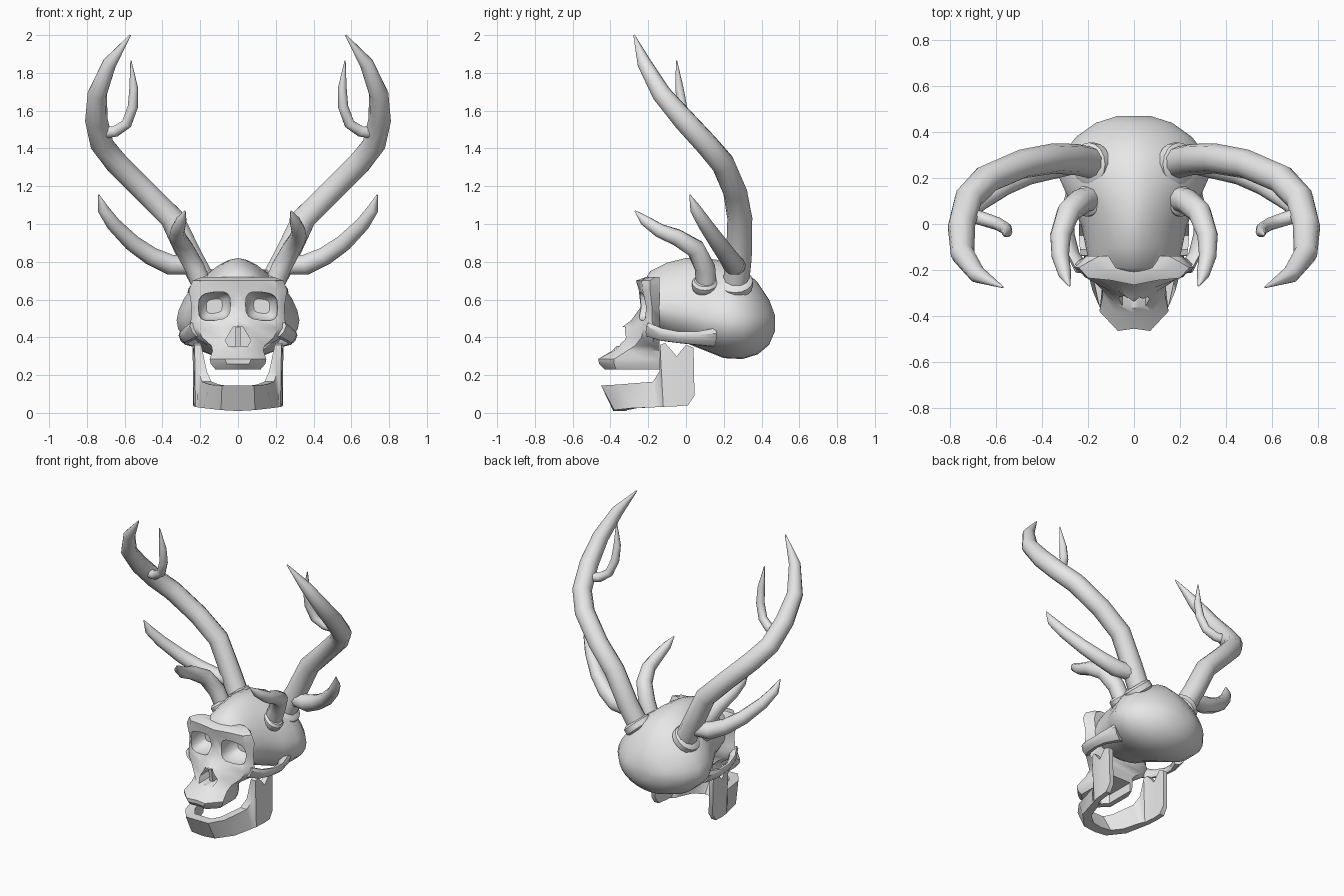
import bpy, bmesh, math
from mathutils import Vector

if "Cube" in bpy.data.objects:
    bpy.data.objects.remove(bpy.data.objects["Cube"], do_unlink=True)

bone = bpy.data.materials.new("bone_grey")
bone.use_nodes = True
bone.diffuse_color = (0.8, 0.8, 0.8, 1)
bone.node_tree.nodes["Principled BSDF"].inputs["Base Color"].default_value = (0.8, 0.8, 0.8, 1)


def loft(name, rings, start_cap=True, mirror=False):
    """Skin equal rings of points into one surface."""
    bm = bmesh.new()
    rows = [[bm.verts.new(p) for p in ring] for ring in rings]
    n = len(rows[0])
    for a, b in zip(rows, rows[1:]):
        for i in range(n):
            j = (i + 1) % n
            bm.faces.new((a[i], a[j], b[j], b[i]))
    if start_cap:
        bm.faces.new(rows[0][::-1])
    bm.faces.new(rows[-1])
    bmesh.ops.recalc_face_normals(bm, faces=bm.faces)
    if bm.calc_volume(signed=True) < 0 and start_cap:
        bmesh.ops.reverse_faces(bm, faces=bm.faces)
    mesh = bpy.data.meshes.new(name)
    bm.to_mesh(mesh)
    bm.free()
    mesh.materials.append(bone)
    obj = bpy.data.objects.new(name, mesh)
    bpy.context.collection.objects.link(obj)
    if mirror:
        obj.modifiers.new("Mirror", "MIRROR").use_clip = True
        apply_modifiers(obj)
    return obj


def activate(obj):
    bpy.ops.object.select_all(action="DESELECT")
    obj.select_set(True)
    bpy.context.view_layer.objects.active = obj


def apply_modifiers(obj):
    activate(obj)
    for m in list(obj.modifiers):
        bpy.ops.object.modifier_apply(modifier=m.name)


def combine(obj, other, operation):
    m = obj.modifiers.new("Boolean", "BOOLEAN")
    m.operation, m.solver, m.object = operation, "EXACT", other
    apply_modifiers(obj)
    bpy.data.objects.remove(other, do_unlink=True)


def tube(name, points, sides=10, flat=1.0):
    """Sweep a round section along (x, y, z, radius) points, mirrored in x."""
    path = [Vector(p[:3]) for p in points]
    u, rings = Vector((0, 1, 0)), []
    for i, p in enumerate(path):
        t = (path[min(i + 1, len(path) - 1)] - path[max(i - 1, 0)]).normalized()
        u = (u - t * u.dot(t)).normalized()
        v = t.cross(u)
        r = points[i][3]
        turn = [math.tau * k / sides for k in range(sides)]
        rings.append([p + r * (math.cos(a) * u * flat + math.sin(a) * v) for a in turn])
    return loft(name, rings, mirror=True)


def power(c, n):
    return math.copysign(abs(c) ** (2 / n), c)


# Cranium: egg-like sections (y, bottom, widest height, top, half width)
cranium_sections = [
    (-0.22, 0.52, 0.57, 0.70, 0.15), (-0.19, 0.46, 0.56, 0.75, 0.19),
    (-0.10, 0.40, 0.55, 0.795, 0.21), (0, 0.37, 0.53, 0.82, 0.23),
    (0.1, 0.33, 0.50, 0.82, 0.28), (0.2, 0.29, 0.49, 0.805, 0.325),
    (0.3, 0.285, 0.48, 0.765, 0.315), (0.38, 0.31, 0.48, 0.69, 0.25),
    (0.44, 0.36, 0.48, 0.6, 0.165), (0.47, 0.43, 0.48, 0.52, 0.07)]


def cranium_ring(y, low, mid, top, half):
    ring = []
    for k in range(28):
        a = math.tau * k / 28
        c, s = math.cos(a), math.sin(a)
        n, height = (1.65, top - mid) if s > 0 else (2, mid - low)
        ring.append((half * power(c, n), y, mid + height * power(s, n)))
    return ring


skull = loft("skull", [cranium_ring(*s) for s in cranium_sections])

# Face: level rows (z, nose y, inner x, inner y, outer x, outer y, side x, side y)
face_rows = [
    (0.72, -0.21, 0.09, -0.205, 0.16, -0.19, 0.19, -0.16),
    (0.70, -0.265, 0.1, -0.245, 0.2, -0.235, 0.24, -0.19),
    (0.65, -0.25, 0.1, -0.24, 0.21, -0.23, 0.26, -0.19),
    (0.56, -0.24, 0.07, -0.235, 0.215, -0.21, 0.245, -0.18),
    (0.49, -0.29, 0.07, -0.25, 0.215, -0.215, 0.25, -0.18),
    (0.45, -0.345, 0.08, -0.28, 0.215, -0.23, 0.26, -0.17),
    (0.40, -0.35, 0.09, -0.30, 0.19, -0.235, 0.23, -0.17),
    (0.355, -0.365, 0.08, -0.345, 0.14, -0.27, 0.16, -0.18),
    (0.33, -0.39, 0.08, -0.38, 0.135, -0.31, 0.13, -0.19),
    (0.285, -0.455, 0.07, -0.465, 0.15, -0.38, 0.13, -0.2),
    (0.26, -0.455, 0.06, -0.46, 0.145, -0.38, 0.13, -0.2),
    (0.23, -0.425, 0.06, -0.43, 0.12, -0.37, 0.12, -0.2)]


def face_ring(z, nose, x1, y1, x2, y2, x3, y3):
    half = [(x1, y1), (x2, y2), (x3, y3), (x3 * 0.8, -0.14)]
    left = [(x, y, z) for x, y in half]
    return [(0, nose, z)] + left + [(-x, y, z) for x, y, z in left[::-1]]


combine(skull, loft("face", [face_ring(*r) for r in face_rows]), "UNION")

# Eye sockets: rounded openings that narrow inwards
for side in (1, -1):
    rings = []
    for y, size in ((-0.4, 1.0), (-0.21, 1.0), (-0.15, 0.85), (-0.12, 0.5)):
        ring = []
        for k in range(16):
            a = math.tau * k / 16
            x = 0.125 + 0.085 * size * power(math.cos(a), 3.2)
            z = 0.565 + 0.075 * size * power(math.sin(a), 3.2)
            ring.append((side * x, y, z - 0.1 * (x - 0.125)))
        rings.append(ring)
    combine(skull, loft("socket_cutter", rings), "DIFFERENCE")

# Nose opening and hollow palate
nose = [(0.025, 0.455), (0.068, 0.385), (0.05, 0.35), (0.015, 0.355)]
outline = nose + [(-x, z) for x, z in nose[::-1]]
combine(skull, loft("nose_cutter", [[(x, y, z) for x, z in outline] for y in (-0.6, -0.23)]), "DIFFERENCE")
palate = [(-0.38, 0.05), (-0.34, 0.085), (-0.05, 0.085)]
outline = [(x, y) for y, x in palate] + [(-x, y) for y, x in palate[::-1]]
combine(skull, loft("palate_cutter", [[(x, y, z) for x, y in outline] for z in (0.1, 0.29)]), "DIFFERENCE")
septum = [(-0.31, 0.455), (-0.29, 0.34), (-0.22, 0.34), (-0.22, 0.455)]
parts = [skull, loft("nose_septum", [[(x, y, z) for y, z in septum] for x in (-0.012, 0.012)])]

# Cheek arches
parts.append(tube("cheek_arches", [
    (0.225, -0.2, 0.44, 0.045), (0.265, -0.13, 0.415, 0.04), (0.285, -0.04, 0.4, 0.036),
    (0.285, 0.05, 0.395, 0.042), (0.25, 0.15, 0.4, 0.06)], 8, 0.55))

# Lower jaw: stations of (bottom xyz, top xyz, inward offset xy)
jaw = [
    ((0, -0.385, 0.01), (0, -0.45, 0.145), (0, 0.07)),
    ((0.09, -0.38, 0.015), (0.085, -0.45, 0.145), (-0.02, 0.07)),
    ((0.18, -0.29, 0.025), (0.15, -0.36, 0.15), (-0.05, 0.03)),
    ((0.215, -0.16, 0.03), (0.19, -0.175, 0.165), (-0.05, 0)),
    ((0.22, -0.13, 0.03), (0.21, -0.14, 0.22), (-0.045, 0)),
    ((0.225, -0.12, 0.03), (0.23, -0.138, 0.36), (-0.035, 0)),
    ((0.23, -0.1, 0.035), (0.235, -0.11, 0.37), (-0.035, 0)),
    ((0.235, -0.05, 0.035), (0.24, -0.05, 0.3), (-0.035, 0)),
    ((0.237, 0.01, 0.04), (0.24, 0, 0.36), (-0.035, 0)),
    ((0.235, 0.045, 0.09), (0.238, 0.04, 0.345), (-0.03, 0))]
rings = []
for low, top, offset in jaw:
    low, top, inward = Vector(low), Vector(top), Vector((*offset, 0))
    rings.append([low, top, top + inward, low + inward])
parts.append(loft("lower_jaw", rings, start_cap=False, mirror=True))

# Antlers: main beams, tines and brow horns
parts.append(tube("antler_beams", [
    (0.16, 0.26, 0.65, 0.07), (0.25, 0.28, 0.82, 0.068), (0.35, 0.285, 1.03, 0.066),
    (0.49, 0.26, 1.17, 0.064), (0.64, 0.195, 1.32, 0.064), (0.72, 0.11, 1.42, 0.062),
    (0.75, -0.01, 1.55, 0.06), (0.745, -0.13, 1.69, 0.052), (0.68, -0.22, 1.85, 0.038),
    (0.57, -0.275, 2.0, 0.004)]))
parts.append(tube("upper_tines", [
    (0.73, 0.045, 1.48, 0.032), (0.65, 0.02, 1.49, 0.03), (0.59, 0, 1.53, 0.028),
    (0.557, -0.02, 1.62, 0.027), (0.552, -0.035, 1.72, 0.023), (0.567, -0.05, 1.865, 0.003)]))
parts.append(tube("lower_tines", [
    (0.25, 0.27, 0.78, 0.05), (0.36, 0.25, 0.785, 0.056), (0.46, 0.22, 0.83, 0.05),
    (0.56, 0.17, 0.9, 0.045), (0.66, 0.1, 1.0, 0.038), (0.715, 0.05, 1.08, 0.03),
    (0.737, 0.02, 1.155, 0.003)]))
parts.append(tube("brow_horns", [
    (0.18, 0.11, 0.65, 0.055), (0.23, 0.1, 0.77, 0.055), (0.285, 0.05, 0.87, 0.052),
    (0.32, -0.05, 0.93, 0.045), (0.32, -0.14, 0.965, 0.038), (0.3, -0.22, 1.02, 0.028),
    (0.28, -0.27, 1.07, 0.003)]))

# Bony collars at the antler roots
for name, centre, lean, radius in (("beam_collars", (0.185, 0.26, 0.685), 0.7, 0.094),
                                   ("horn_collars", (0.195, 0.1, 0.675), 0.6, 0.068)):
    axis = Vector((lean, 0, 0.8)).normalized()
    steps = ((-0.03, 0.85), (-0.018, 1), (0.018, 1), (0.032, 0.8))
    parts.append(tube(name, [(*(Vector(centre) + axis * h), radius * f) for h, f in steps], 16))

# Soft shading that keeps hard edges
for obj in parts:
    activate(obj)
    bpy.ops.object.shade_smooth_by_angle(angle=math.radians(40))
